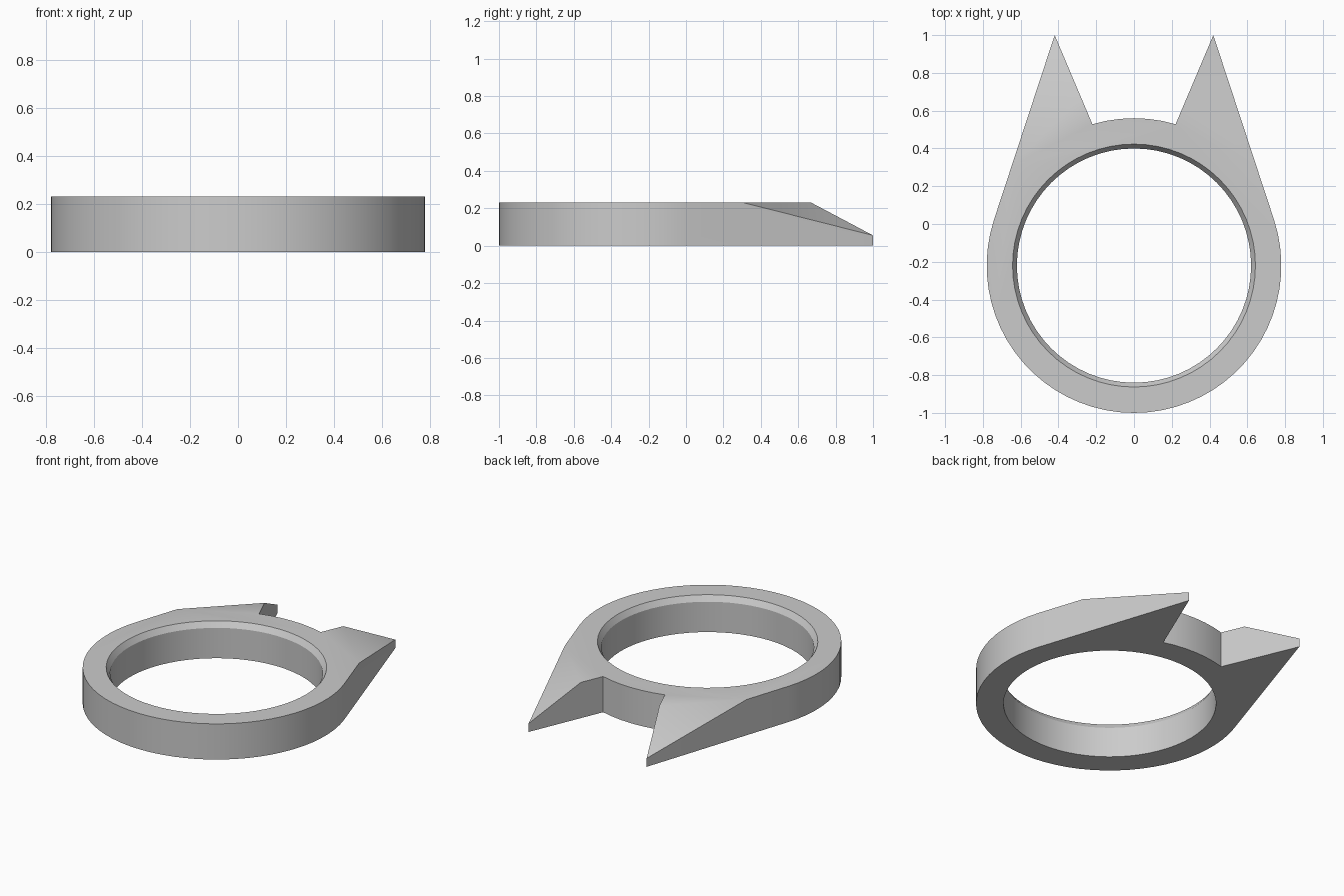
import bpy, bmesh
from math import sin, cos, radians
from mathutils import Vector

if "Cube" in bpy.data.objects:
    bpy.data.objects.remove(bpy.data.objects["Cube"])

CY, R, H = -0.22, 0.78, 0.23          # ring centre, outer radius, height
BORE, RIM, CHAMFER = 0.62, 0.643, 0.035
TIP = Vector((0.42, 1.0, 0.055))


def arc(start, end, count):
    angles = [radians(start + (end - start) * i / count) for i in range(count + 1)]
    return [(R * cos(a), CY + R * sin(a)) for a in angles]


def make_object(name, bm):
    bmesh.ops.recalc_face_normals(bm, faces=bm.faces[:])
    mesh = bpy.data.meshes.new(name)
    bm.to_mesh(mesh)
    bm.free()
    obj = bpy.data.objects.new(name, mesh)
    bpy.context.collection.objects.link(obj)
    return obj


# Ring outline with two pointed ears, extruded upwards
outline = arc(73.6, 106.4, 6) + [(-TIP.x, TIP.y)] + arc(161.8, 378.2, 40) + [(TIP.x, TIP.y)]
bm = bmesh.new()
base = bm.faces.new([bm.verts.new((x, y, 0)) for x, y in outline])
ext = bmesh.ops.extrude_face_region(bm, geom=[base])
bmesh.ops.translate(bm, vec=(0, 0, H),
                    verts=[v for v in ext["geom"] if isinstance(v, bmesh.types.BMVert)])
bmesh.ops.recalc_face_normals(bm, faces=bm.faces[:])

# Slanted ear tops, sliced by a plane on each side
for side in (1, -1):
    outer = Vector((side * 0.645, 0.31, H))
    inner = Vector((side * 0.28, 0.67, H))
    tip = Vector((side * TIP.x, TIP.y, TIP.z))
    normal = (inner - outer).cross(tip - outer)
    if normal.z < 0:
        normal.negate()
    cut = bmesh.ops.bisect_plane(bm, geom=bm.verts[:] + bm.edges[:] + bm.faces[:],
                                 plane_co=outer, plane_no=normal, clear_outer=True)
    bmesh.ops.holes_fill(bm, edges=[e for e in bm.edges if e.is_boundary])
ring = make_object("eared_ring", bm)

# Bore with a chamfered upper rim, cut out of the ring
levels = [(BORE, -0.1), (BORE, H - CHAMFER), (RIM, H), (RIM, H + 0.1)]
bm = bmesh.new()
N = 64
loops = [[bm.verts.new((r * cos(radians(360 * i / N)), CY + r * sin(radians(360 * i / N)), z))
          for i in range(N)] for r, z in levels]
for low, high in zip(loops, loops[1:]):
    for i in range(N):
        j = (i + 1) % N
        bm.faces.new((low[i], low[j], high[j], high[i]))
bm.faces.new(loops[0])
bm.faces.new(loops[-1])
cutter = make_object("bore_cutter", bm)
cutter.hide_render = True

bpy.context.view_layer.objects.active = ring
ring.select_set(True)
mod = ring.modifiers.new("bore", 'BOOLEAN')
mod.operation = 'DIFFERENCE'
mod.solver = 'EXACT'
mod.object = cutter
bpy.ops.object.modifier_apply(modifier=mod.name)
bpy.data.objects.remove(cutter)

# Plain grey finish
grey = bpy.data.materials.new("plain_grey")
grey.use_nodes = True
colour = (0.6, 0.6, 0.6, 1)
grey.diffuse_color = colour
grey.node_tree.nodes["Principled BSDF"].inputs["Base Color"].default_value = colour
ring.data.materials.clear()
ring.data.materials.append(grey)
bpy.ops.object.shade_smooth_by_angle(angle=radians(30))
